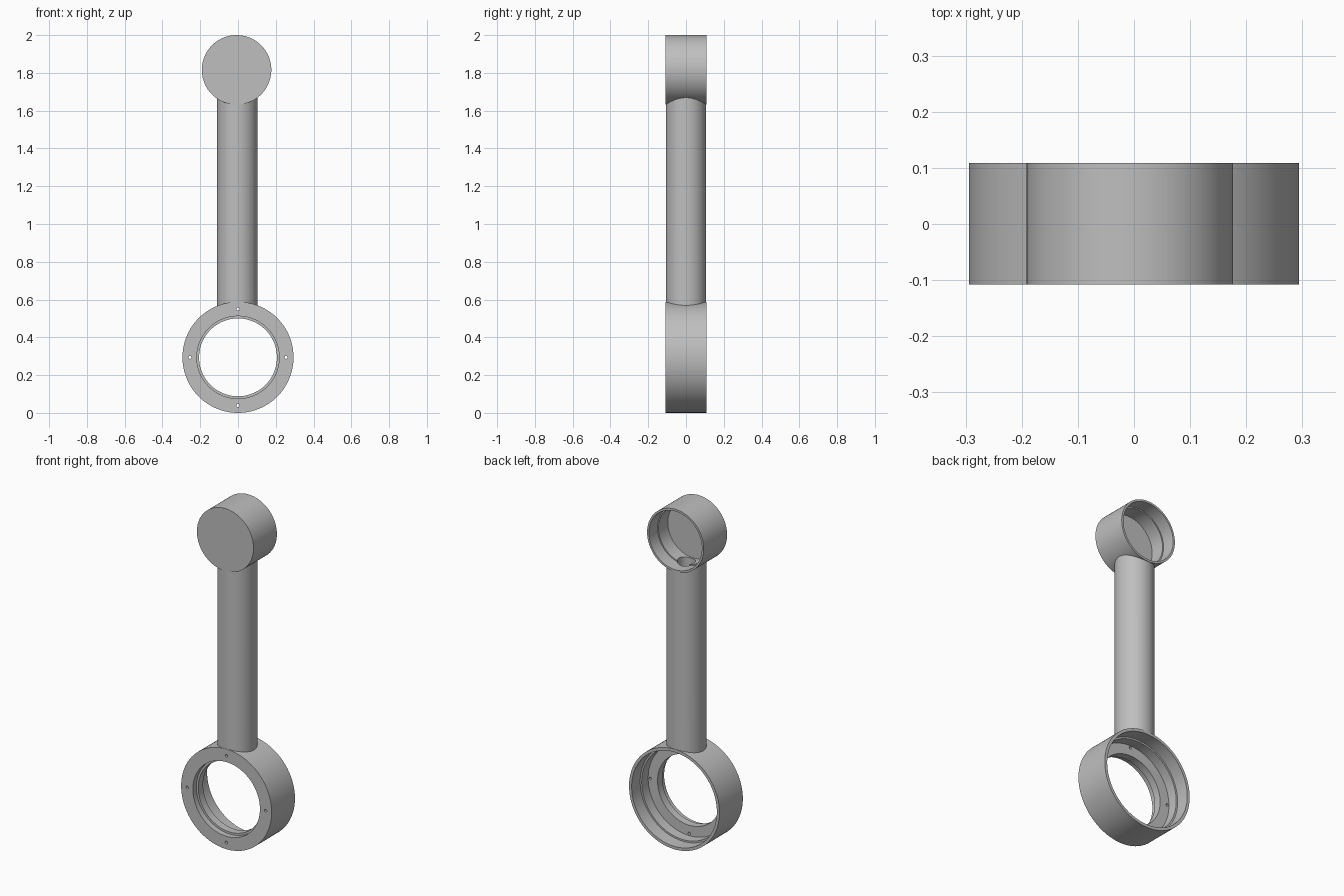
import bpy, bmesh, math
from mathutils import Matrix, Vector

cube = bpy.data.objects.get("Cube")
if cube:
    bpy.data.objects.remove(cube)

grey = bpy.data.materials.new("plain_grey")
grey.use_nodes = True
GREY = (0.52, 0.52, 0.52, 1)
grey.diffuse_color = GREY
grey.node_tree.nodes["Principled BSDF"].inputs["Base Color"].default_value = GREY

FRONT, BACK = -0.108, 0.109
CUP = Vector((-0.0075, 0, 1.816))
RING = Vector((0, 0, 0.294))
CUP_R, RING_R, TUBE_R = 0.184, 0.294, 0.107
TUBE_X = -0.004


def finish(name, bm, helper=False):
    bmesh.ops.recalc_face_normals(bm, faces=bm.faces)
    mesh = bpy.data.meshes.new(name)
    bm.to_mesh(mesh)
    bm.free()
    mesh.materials.append(grey)
    obj = bpy.data.objects.new(name, mesh)
    bpy.context.collection.objects.link(obj)
    if helper:
        obj.hide_render = True
        obj.hide_viewport = True
        obj.display_type = 'WIRE'
    return obj


def lathe(name, profile, centre, closed, steps=128):
    """Spin (radius, y) points around the y axis through centre."""
    bm = bmesh.new()
    verts = [bm.verts.new((r, y, 0)) for r, y in profile]
    edges = [bm.edges.new(pair) for pair in zip(verts, verts[1:])]
    if closed:
        edges.append(bm.edges.new((verts[-1], verts[0])))
    bmesh.ops.spin(bm, geom=verts + edges, cent=(0, 0, 0), axis=(0, 1, 0),
                   angle=math.tau, steps=steps, use_merge=False)
    bmesh.ops.remove_doubles(bm, verts=bm.verts, dist=1e-5)
    bmesh.ops.translate(bm, verts=bm.verts, vec=centre)
    return finish(name, bm)


def rod(name, radius, start, end, segments=96, helper=False):
    """Solid cylinder between two points."""
    start, end = Vector(start), Vector(end)
    axis = end - start
    turn = axis.to_track_quat('Z', 'Y').to_matrix().to_4x4()
    bm = bmesh.new()
    bmesh.ops.create_cone(bm, cap_ends=True, segments=segments, radius1=radius,
                          radius2=radius, depth=axis.length,
                          matrix=Matrix.Translation((start + end) / 2) @ turn)
    return finish(name, bm, helper)


def cut(obj, *cutters):
    for cutter in cutters:
        mod = obj.modifiers.new(cutter.name, 'BOOLEAN')
        mod.operation = 'DIFFERENCE'
        mod.solver = 'EXACT'
        mod.object = cutter


# Small end: cup closed at the front, stepped wall, open at the back
cup = lathe("small_end_cup", [
    (0, FRONT), (CUP_R, FRONT), (CUP_R, BACK), (0.172, BACK),
    (0.172, 0.03), (0.165, 0.03), (0.165, -0.056), (0, -0.056)], CUP, False)

# Big end: ring with a front flange, inner lip and stepped wall
ring = lathe("big_end_ring", [
    (0.218, FRONT), (RING_R, FRONT), (RING_R, BACK), (0.277, BACK),
    (0.277, 0.03), (0.267, 0.03), (0.267, -0.03), (0.206, -0.03),
    (0.206, -0.075), (0.218, -0.075)], RING, True)

# Connecting tube, trimmed to both round ends
tube = rod("connecting_tube", TUBE_R, (TUBE_X, 0, 0.45), (TUBE_X, 0, 1.75))
reach = Vector((0, 0.3, 0))
cup_trim = rod("cup_trim_cutter", CUP_R - 0.001, CUP - reach, CUP + reach, 128, True)
ring_trim = rod("ring_trim_cutter", RING_R - 0.001, RING - reach, RING + reach, 128, True)
bore = rod("bore_cutter", 0.048, (TUBE_X, 0, 0.65), (TUBE_X, 0, 1.76), 48, True)
cut(tube, cup_trim, ring_trim, bore)
cut(cup, bore)

# Four screw holes through the flange
for i in range(4):
    a = i * math.pi / 2
    spot = RING + Vector((math.cos(a), 0, math.sin(a))) * 0.255
    cut(ring, rod(f"screw_hole_cutter_{i + 1}", 0.008, spot + Vector((0, -0.2, 0)),
                  spot + Vector((0, 0.02, 0)), 16, True))

# Smooth round walls, crisp rims
for obj in (cup, ring, tube):
    bpy.ops.object.select_all(action='DESELECT')
    obj.select_set(True)
    bpy.context.view_layer.objects.active = obj
    bpy.ops.object.shade_smooth_by_angle(angle=math.radians(30))
